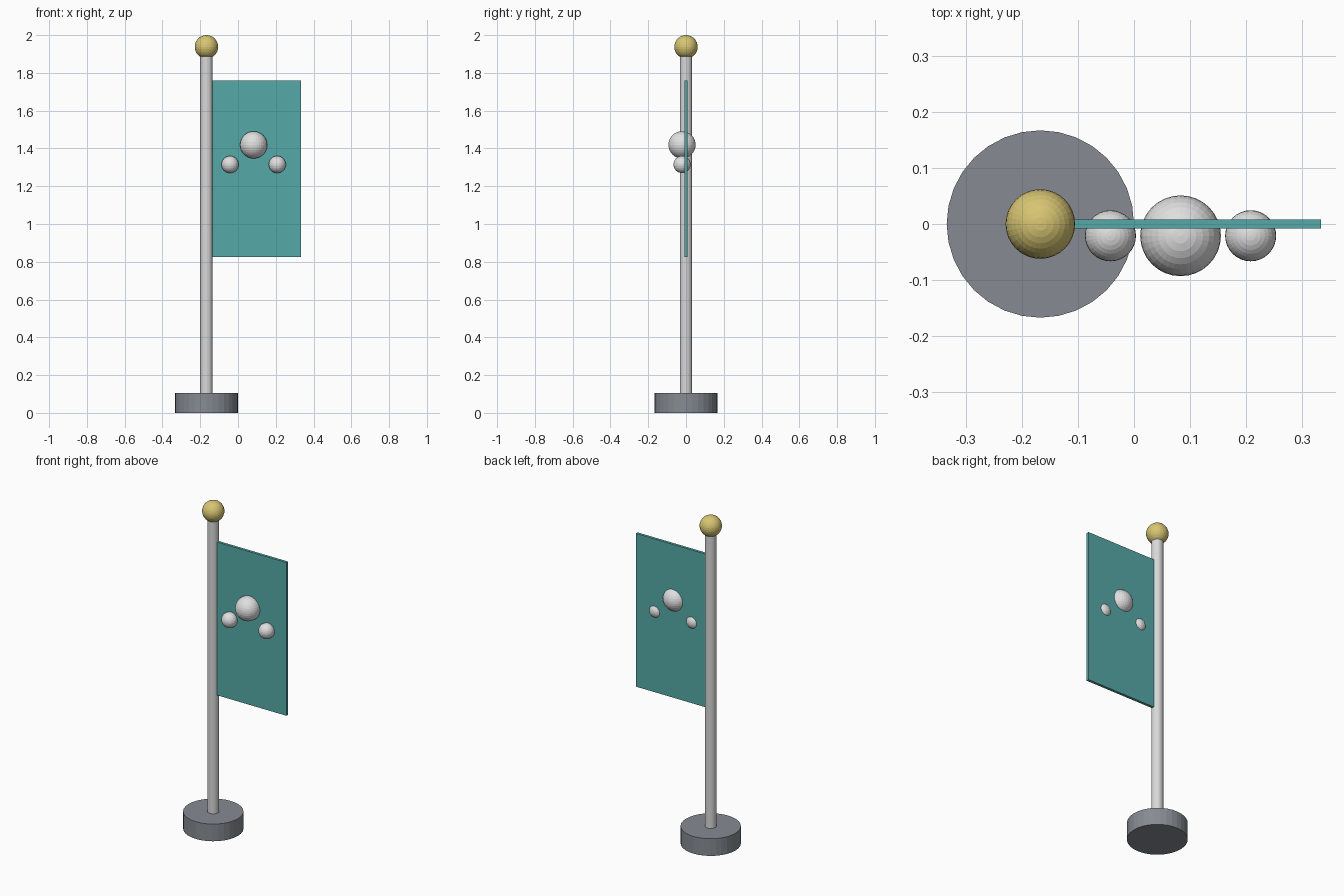
import bpy

cube = bpy.data.objects.get("Cube")
if cube:
    bpy.data.objects.remove(cube, do_unlink=True)


def material(name, rgb):
    mat = bpy.data.materials.new(name)
    mat.use_nodes = True
    color = (*rgb, 1)
    mat.diffuse_color = color
    mat.node_tree.nodes["Principled BSDF"].inputs["Base Color"].default_value = color
    return mat


def finish(name, mat):
    obj = bpy.context.object
    obj.name = name
    obj.data.materials.append(mat)
    return obj


def cylinder(name, radius, bottom, top, mat):
    bpy.ops.mesh.primitive_cylinder_add(
        vertices=32, radius=radius, depth=top - bottom,
        location=(POLE_X, 0, (bottom + top) / 2))
    return finish(name, mat)


def ball(name, radius, location, mat):
    bpy.ops.mesh.primitive_uv_sphere_add(
        segments=32, ring_count=16, radius=radius, location=location)
    return finish(name, mat)


stone = material("slate grey", (0.24, 0.26, 0.29))
metal = material("pale metal", (0.68, 0.69, 0.68))
gold = material("soft gold", (0.68, 0.56, 0.17))
cloth = material("teal cloth", (0.09, 0.40, 0.39))
white = material("off white", (0.74, 0.74, 0.74))

POLE_X = -0.167

# Base, pole and finial
cylinder("base", 0.167, 0, 0.105, stone)
cylinder("pole", 0.033, 0.1, 1.9, metal)
ball("finial", 0.062, (POLE_X, 0, 1.938), gold)

# Flag panel, reaching into the pole
left, right, low, high = -0.14, 0.333, 0.825, 1.76
bpy.ops.mesh.primitive_cube_add(
    size=1, location=((left + right) / 2, 0, (low + high) / 2))
flag = finish("flag", cloth)
flag.scale = (right - left, 0.0165, high - low)

# Emblem: one large ball flanked by two small ones
EMBLEM_X, EMBLEM_Y = 0.083, -0.021
ball("emblem_center", 0.072, (EMBLEM_X, EMBLEM_Y, 1.419), white)
for side, name in ((-1, "emblem_right"), (1, "emblem_left")):
    ball(name, 0.0455, (EMBLEM_X + side * 0.125, EMBLEM_Y, 1.315), white)
